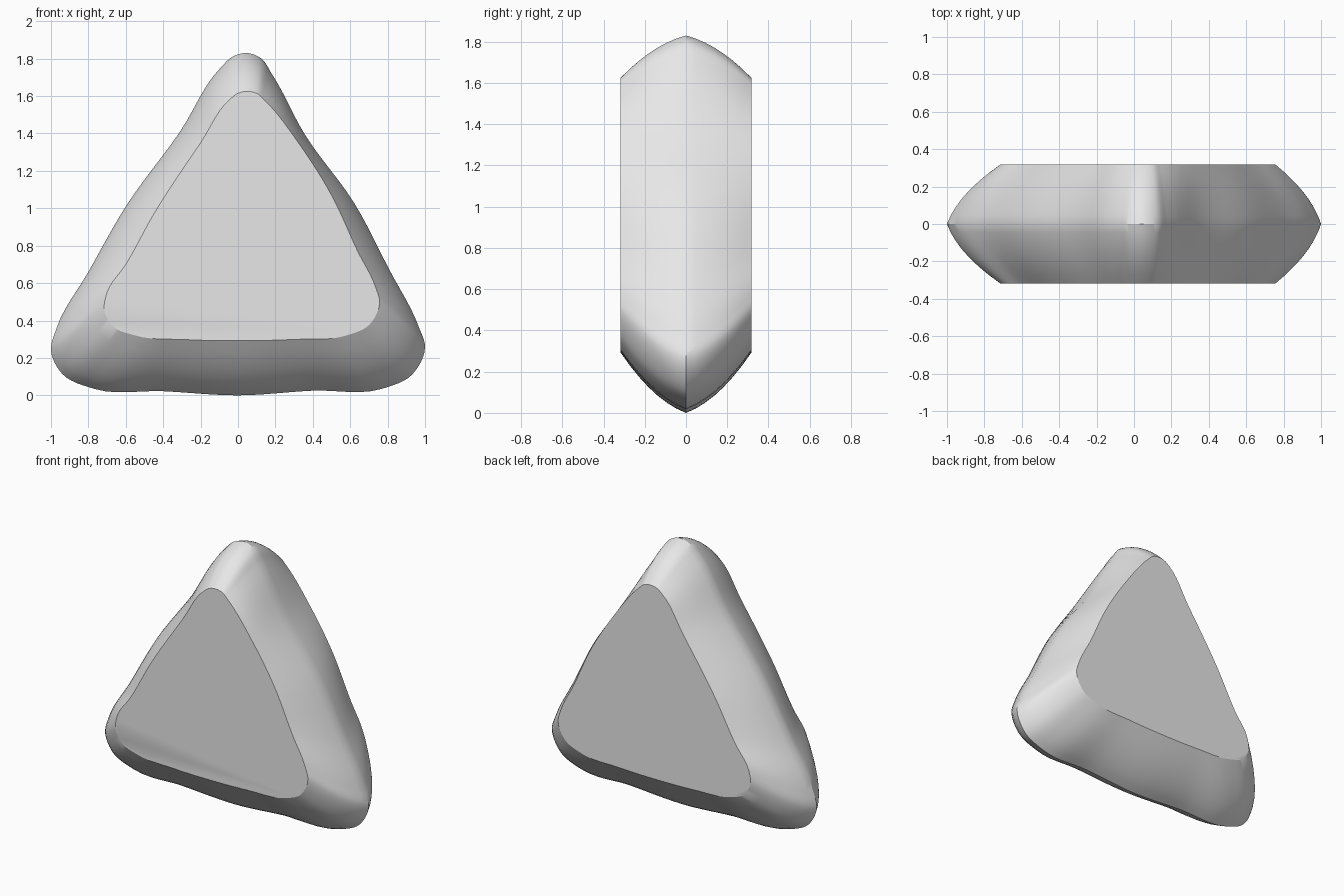
import bpy
import bmesh
from mathutils import Vector

if "Cube" in bpy.data.objects:
    bpy.data.objects.remove(bpy.data.objects["Cube"])

HALF_DEPTH = 0.317
STEPS = 6       # subdivisions between profile points
LAYERS = 7      # rings from the middle ridge to each flat face

# Matching points of the wide middle outline and the smaller face outline (x, z)
RIDGE = [(0.05, 1.83), (-0.03, 1.81), (-0.09, 1.755), (-0.31, 1.41), (-0.60, 1.01),
         (-0.80, 0.66), (-0.97, 0.36), (-1.0, 0.24), (-0.94, 0.115), (-0.77, 0.035),
         (-0.40, 0.022), (0.0, 0.0), (0.40, 0.025), (0.77, 0.035), (0.93, 0.11),
         (1.0, 0.26), (0.965, 0.37), (0.81, 0.67), (0.62, 1.03), (0.36, 1.39),
         (0.18, 1.72), (0.125, 1.80)]
FACE = [(0.045, 1.625), (0.0, 1.615), (-0.035, 1.59), (-0.20, 1.35), (-0.45, 0.97),
        (-0.60, 0.70), (-0.70, 0.55), (-0.715, 0.46), (-0.67, 0.37), (-0.55, 0.32),
        (-0.28, 0.298), (0.0, 0.292), (0.30, 0.299), (0.58, 0.32), (0.70, 0.375),
        (0.757, 0.50), (0.735, 0.58), (0.64, 0.77), (0.50, 1.07), (0.33, 1.34),
        (0.14, 1.58), (0.105, 1.612)]


def smooth_loop(points):
    """Closed Hermite curve through the points, spaced by chord length."""
    p = [Vector(q) for q in points]
    n = len(p)
    h = [(p[(i + 1) % n] - p[i]).length for i in range(n)]
    s = [(p[(i + 1) % n] - p[i]) / h[i] for i in range(n)]
    d = [(s[i - 1] * h[i] + s[i] * h[i - 1]) / (h[i] + h[i - 1]) for i in range(n)]
    loop = []
    for i in range(n):
        j = (i + 1) % n
        for k in range(STEPS):
            t = k / STEPS
            loop.append(p[i] * (2*t**3 - 3*t**2 + 1) + d[i] * h[i] * (t**3 - 2*t**2 + t)
                        + p[j] * (3*t**2 - 2*t**3) + d[j] * h[i] * (t**3 - t**2))
    return loop


outer, inner = smooth_loop(RIDGE), smooth_loop(FACE)
bm = bmesh.new()

# Rings stacked front to back, bulging gently towards the central ridge
rings = []
for layer in range(-LAYERS, LAYERS + 1):
    t = abs(layer) / LAYERS
    blend = 0.4 * t + 0.6 * t * t
    ring = []
    for a, b in zip(outer, inner):
        q = a.lerp(b, blend)
        ring.append(bm.verts.new((q.x, HALF_DEPTH * layer / LAYERS, q.y)))
    rings.append(ring)

# Sloping sides
for r0, r1 in zip(rings, rings[1:]):
    for i in range(len(r0)):
        j = (i + 1) % len(r0)
        bm.faces.new((r0[i], r0[j], r1[j], r1[i]))

# Flat front and back faces
bm.faces.new(rings[0])
bm.faces.new(rings[-1])
bmesh.ops.recalc_face_normals(bm, faces=bm.faces)

mesh = bpy.data.meshes.new("rounded_triangle_block")
bm.to_mesh(mesh)
bm.free()
block = bpy.data.objects.new("rounded_triangle_block", mesh)
bpy.context.collection.objects.link(block)

grey = bpy.data.materials.new("light grey")
grey.diffuse_color = (0.8, 0.8, 0.8, 1.0)
grey.use_nodes = True
grey.node_tree.nodes["Principled BSDF"].inputs["Base Color"].default_value = grey.diffuse_color
mesh.materials.append(grey)

bpy.context.view_layer.objects.active = block
block.select_set(True)
bpy.ops.object.shade_smooth_by_angle()
